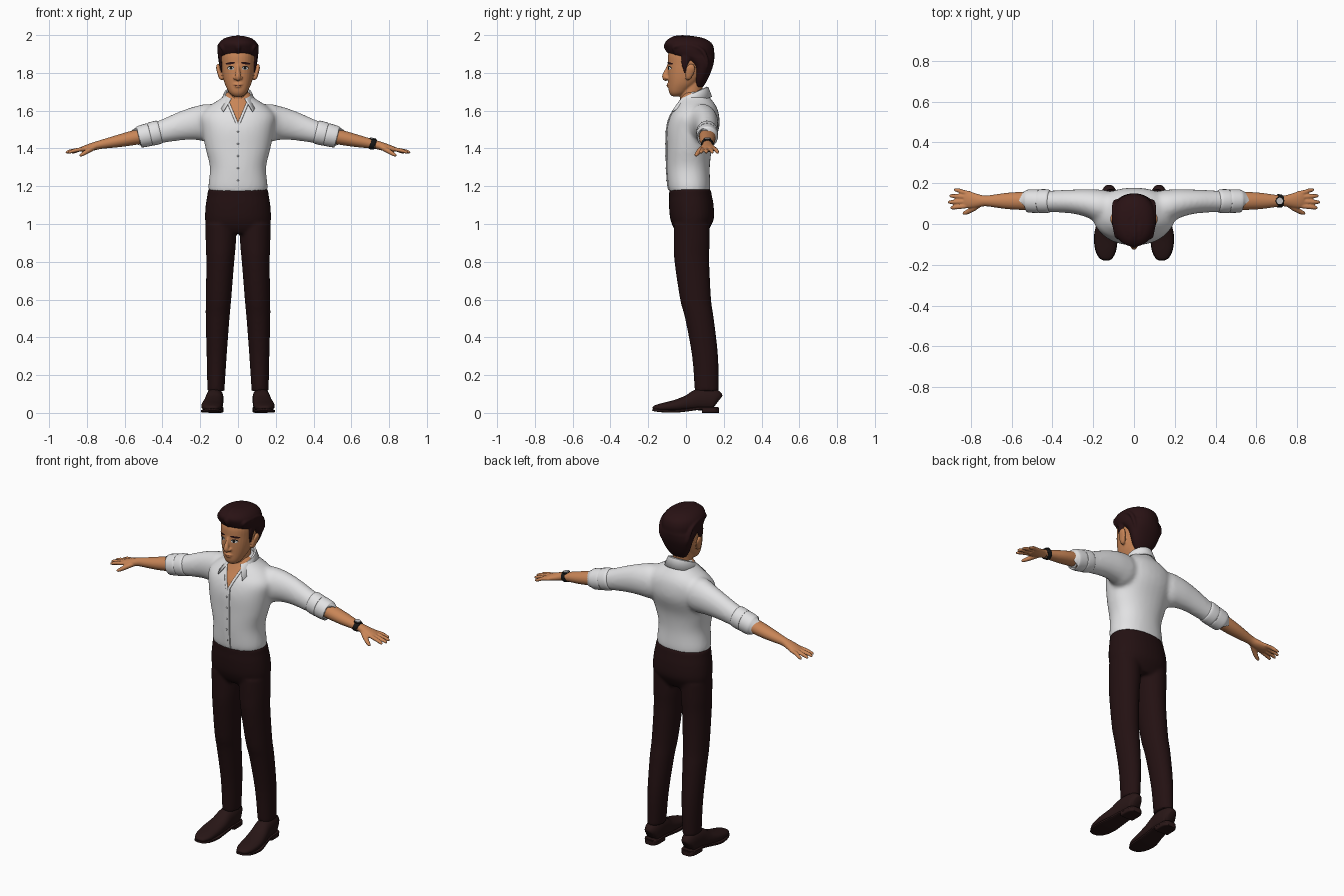
import bpy, bmesh, math
from mathutils import Vector
from mathutils.bvhtree import BVHTree


def material(name, rgb):
    m = bpy.data.materials.new(name)
    m.diffuse_color = (*rgb, 1)
    return m


SKIN = material("skin", (0.58, 0.235, 0.095))
SHIRT = material("shirt white", (0.76, 0.76, 0.77))
PANTS = material("trouser maroon", (0.017, 0.0055, 0.006))
HAIR = material("dark brown hair", (0.022, 0.006, 0.007))
SHOE = material("shoe brown", (0.021, 0.008, 0.008))
BLACK = material("black", (0.008, 0.008, 0.008))
EYE = material("eye white", (0.8, 0.78, 0.75))
LIP = material("lip", (0.33, 0.11, 0.06))
SILVER = material("silver", (0.55, 0.55, 0.56))


def spline(rows, steps):
    """Catmull-Rom through rows of numbers."""
    out = []
    for i in range(len(rows) - 1):
        p0, p1, p2 = rows[max(i - 1, 0)], rows[i], rows[i + 1]
        p3 = rows[min(i + 2, len(rows) - 1)]
        for k in range(steps):
            t = k / steps
            out.append([0.5 * (2 * b + (c - a) * t + (2 * a - 5 * b + 4 * c - d) * t * t
                               + (3 * b - a - 3 * c + d) * t ** 3)
                        for a, b, c, d in zip(p0, p1, p2, p3)])
    return out + [list(rows[-1])]


def loft(bm, rows, s=1, hint=(0, 1, 0), flat=False, n=24, steps=4, e=2.0):
    """Closed tube through rows (x, y, z, half along hint, half across)."""
    rows = spline([(r[0] * s, *r[1:]) for r in rows], steps)
    pts = [Vector(r[:3]) for r in rows]
    rings = []
    for i, r in enumerate(rows):
        t = pts[min(i + 1, len(pts) - 1)] - pts[max(i - 1, 0)]
        t = Vector((0, 0, 1)) if flat else t.normalized()
        u = Vector(hint)
        u = (u - t * u.dot(t)).normalized()
        v = t.cross(u)
        ring = []
        for k in range(n):
            a = 2 * math.pi * k / n
            c, d = math.cos(a), math.sin(a)
            ring.append(bm.verts.new(
                pts[i] + u * max(r[3], 0.001) * math.copysign(abs(c) ** (2 / e), c)
                + v * max(r[4], 0.001) * math.copysign(abs(d) ** (2 / e), d)))
        rings.append(ring)
    for a, b in zip(rings, rings[1:]):
        for k in range(n):
            bm.faces.new((a[k], a[(k + 1) % n], b[(k + 1) % n], b[k]))
    bm.faces.new(rings[0])
    bm.faces.new(rings[-1])


def body(bm, rows, s=1, x=0, e=2.0):
    """Upright loft from rows (z, half x, y centre, half y[, x])."""
    loft(bm, [(r[4] if len(r) > 4 else x, r[2], r[0], r[1], r[3]) for r in rows],
         s, (1, 0, 0), True, 32, e=e)


def ball(bm, c, r):
    res = bmesh.ops.create_uvsphere(bm, u_segments=20, v_segments=12, radius=1)
    for v in res["verts"]:
        v.co = Vector([c[i] + v.co[i] * r[i] for i in range(3)])


def finish(bm, name, mat, voxel=0, smooth=0, closed=True):
    if closed:
        bmesh.ops.recalc_face_normals(bm, faces=bm.faces)
    for f in bm.faces:
        f.smooth = True
    me = bpy.data.meshes.new(name)
    bm.to_mesh(me)
    bm.free()
    ob = bpy.data.objects.new(name, me)
    bpy.context.collection.objects.link(ob)
    if voxel:
        m = ob.modifiers.new("fuse", "REMESH")
        m.mode, m.voxel_size, m.use_smooth_shade = "VOXEL", voxel, True
        m = ob.modifiers.new("soften", "SMOOTH")
        m.iterations = smooth
        bpy.context.view_layer.update()
        dg = bpy.context.evaluated_depsgraph_get()
        me = bpy.data.meshes.new_from_object(ob.evaluated_get(dg))
        ob.modifiers.clear()
        ob.data = me
    me.materials.clear()
    me.materials.append(mat)
    bpy.context.view_layer.objects.active = ob
    ob.select_set(True)
    bpy.ops.object.shade_smooth_by_angle(angle=math.radians(45))
    ob.select_set(False)
    return ob


def front_finder(ob):
    bm = bmesh.new()
    bm.from_mesh(ob.data)
    tree = BVHTree.FromBMesh(bm)
    bm.free()

    def find(x, z, lift=0.0):
        hit = tree.ray_cast(Vector((x, -1, z)), Vector((0, 1, 0)))[0]
        return Vector((x, (hit.y if hit else -0.05) - lift, z))
    return find


# Shirt: torso and sleeves fused
bm = bmesh.new()
body(bm, [(1.165, .152, .02, .106), (1.2, .157, .017, .112), (1.3, .149, .012, .114),
          (1.4, .172, .018, .121), (1.5, .192, .036, .138), (1.57, .20, .046, .13),
          (1.62, .16, .054, .108), (1.665, .09, .05, .08), (1.70, .06, .045, .06)], e=2.2)
for s in (1, -1):
    loft(bm, [(.08, .08, 1.555, .07, .08), (.16, .088, 1.537, .08, .1), (.22, .102, 1.533, .07, .09),
              (.3, .11, 1.518, .059, .076), (.4, .111, 1.49, .053, .061), (.48, .112, 1.472, .05, .054)], s)
shirt = finish(bm, "shirt", SHIRT, 0.011, 7)

# Open neck: cut a V on the chest and colour it as skin
bm = bmesh.new()
bm.from_mesh(shirt.data)
V0, SLOPE = 1.53, 0.42
for s in (1, -1):
    fs = [f for f in bm.faces if f.calc_center_median().y < 0.03 and f.calc_center_median().z > 1.5]
    geom = set(fs) | {e for f in fs for e in f.edges} | {v for f in fs for v in f.verts}
    bmesh.ops.bisect_plane(bm, geom=list(geom), plane_co=(0, 0, V0), plane_no=(s, 0, -SLOPE))
for f in bm.faces:
    c = f.calc_center_median()
    if c.y < 0.03 and abs(c.x) < (c.z - V0) * SLOPE:
        f.material_index = 1
bm.to_mesh(shirt.data)
bm.free()
shirt.data.materials.append(SKIN)
chest = front_finder(shirt)

# Rolled edges of the open neck, and the button strip below
for s in (1, -1):
    bm = bmesh.new()
    loft(bm, [(*chest(s * (z - V0 + .01) * SLOPE, z, .001), .007, .005)
              for z in (1.525, 1.55, 1.58, 1.61, 1.64)], hint=(1, 0, 0), n=12)
    finish(bm, "neck_edge", SHIRT)
bm = bmesh.new()
rows = [[bm.verts.new(chest(x, 1.18 + .355 * i / 24, .005 if abs(x) < .016 else -.002))
         for x in (-.018, -.015, .0, .015, .018)] for i in range(25)]
for a, b in zip(rows, rows[1:]):
    for k in range(4):
        bm.faces.new((a[k], a[k + 1], b[k + 1], b[k]))
finish(bm, "button_strip", SHIRT, closed=False)
bm = bmesh.new()
for i in range(5):
    ball(bm, chest(0, 1.23 + i * .065, .005), (.005, .003, .005))
finish(bm, "buttons", SILVER)

# Folded collar
bm = bmesh.new()
rows = []
for i in range(41):
    t = i / 20 - 1
    a = math.radians(150) * t
    sn, cs, tip = math.sin(a), math.cos(a), abs(t) ** 4
    rows.append([bm.verts.new(p) for p in (
        (.062 * sn, .04 + .062 * cs, 1.63 + .025 * cs),
        (.066 * sn, .04 + .07 * cs, 1.69 + .034 * cs),
        (.071 * sn, .04 + .076 * cs, 1.69 + .033 * cs),
        (.09 * sn + math.copysign(.034 * tip, t), .035 + .1 * cs - .022 * tip, 1.642 + .03 * cs - .022 * tip))])
for a, b in zip(rows, rows[1:]):
    for k in range(3):
        bm.faces.new((a[k], a[k + 1], b[k + 1], b[k]))
collar = finish(bm, "collar", SHIRT)
m = collar.modifiers.new("thickness", "SOLIDIFY")
m.thickness, m.offset = 0.007, 0

for s in (1, -1):
    # Rolled cuff
    bm = bmesh.new()
    loft(bm, [(.41, .112, 1.489, .046, .05), (.418, .112, 1.487, .057, .062), (.46, .112, 1.476, .058, .062),
              (.466, .112, 1.4745, .054, .058), (.472, .112, 1.473, .058, .061), (.518, .113, 1.462, .056, .058),
              (.526, .113, 1.46, .05, .051), (.522, .113, 1.461, .042, .042)], s)
    finish(bm, "rolled_cuff", SHIRT)
    # Forearm, palm, fingers and thumb
    bm = bmesh.new()
    loft(bm, [(.46, .112, 1.475, .044, .042), (.55, .113, 1.457, .044, .039), (.62, .113, 1.442, .04, .034),
              (.68, .113, 1.43, .032, .028), (.73, .113, 1.42, .026, .023), (.77, .114, 1.409, .034, .021),
              (.81, .118, 1.399, .041, .017), (.832, .12, 1.394, .038, .012)], s)
    for y0, y1, x1 in ((.09, .08, .9), (.111, .107, .912), (.131, .138, .905), (.15, .167, .882)):
        loft(bm, [(.80, y0, 1.4, .01, .01), (.84, y0 * .6 + y1 * .4, 1.394, .0115, .0105),
                  (x1 - .025, y0 * .2 + y1 * .8, 1.386, .0105, .0095), (x1 - .006, y1, 1.379, .008, .007),
                  (x1, y1, 1.377, .004, .003)], s, n=12)
    loft(bm, [(.75, .105, 1.412, .016, .014), (.785, .078, 1.393, .015, .014), (.815, .06, 1.374, .012, .011),
              (.833, .053, 1.364, .009, .008), (.838, .051, 1.361, .004, .004)], s, n=12)
    finish(bm, "forearm_and_hand", SKIN, 0.004, 2)

# Wristwatch on one arm
bm = bmesh.new()
loft(bm, [(.702, .113, 1.4255, .027, .025), (.704, .113, 1.425, .033, .03), (.724, .113, 1.421, .031, .028),
          (.726, .113, 1.4205, .025, .023)])
finish(bm, "watch_strap", BLACK)
for name, r, z, mat in (("watch_case", .02, 1.4525, BLACK), ("watch_face", .016, 1.4565, SILVER)):
    bm = bmesh.new()
    loft(bm, [(.712, .113, z - .012, r, r), (.714, .113, z, r, r)], steps=1)
    finish(bm, name, mat)

# Trousers: hips and legs fused
bm = bmesh.new()
body(bm, [(.95, .15, .03, .075), (.98, .166, .03, .096), (1.03, .175, .032, .116), (1.1, .171, .028, .118),
          (1.15, .163, .024, .113), (1.187, .159, .02, .11)], e=2.2)
for s in (1, -1):
    body(bm, [(1.0, .082, .03, .095, .09), (.9, .08, .03, .095, .091), (.8, .074, .031, .092, .094),
              (.6, .067, .051, .082, .103), (.5, .063, .071, .076, .108), (.3, .053, .101, .069, .113),
              (.115, .045, .109, .063, .117)], s)
finish(bm, "trousers", PANTS, 0.009, 4)

# Shoes with sole and heel
for s in (1, -1):
    bm = bmesh.new()
    loft(bm, [(.122, .17, .06, .022, .035), (.122, .155, .068, .038, .055), (.122, .11, .072, .045, .06),
              (.125, .06, .068, .047, .056), (.13, .01, .052, .052, .042), (.138, -.06, .038, .056, .03),
              (.138, -.125, .03, .05, .022), (.137, -.165, .025, .031, .014), (.137, -.175, .023, .012, .006)],
         s, (1, 0, 0), e=2.3)
    finish(bm, "shoe", SHOE)
    bm = bmesh.new()
    loft(bm, [(.122, .172, .024, .025, .008), (.122, .15, .024, .043, .008), (.124, .07, .024, .046, .008),
              (.13, .01, .016, .05, .008), (.138, -.06, .009, .058, .008), (.138, -.125, .011, .052, .008),
              (.137, -.165, .015, .034, .007), (.137, -.178, .017, .014, .005)], s, (1, 0, 0), e=5)
    loft(bm, [(.122, .174, .013, .026, .013), (.122, .15, .013, .043, .013), (.123, .085, .013, .045, .013)],
         s, (1, 0, 0), e=5)
    finish(bm, "sole", SHOE)

# Head, neck, nose and ears fused
bm = bmesh.new()
body(bm, [(1.676, .024, -.05, .024), (1.69, .042, -.043, .043), (1.71, .055, -.034, .058),
          (1.745, .071, -.016, .078), (1.79, .082, -.002, .094), (1.84, .088, .01, .106),
          (1.9, .09, .018, .112), (1.95, .07, .02, .09)], e=2.2)
body(bm, [(1.55, .06, .015, .055), (1.64, .053, .022, .055), (1.78, .053, .036, .06)])
loft(bm, [(0, -.085, 1.845, .009, .012), (0, -.1, 1.81, .011, .014), (0, -.11, 1.785, .015, .016),
          (0, -.11, 1.77, .014, .013), (0, -.1, 1.763, .008, .008)], hint=(1, 0, 0), n=16)
for s in (1, -1):
    ball(bm, (s * .015, -.1, 1.773), (.01, .013, .009))
    loft(bm, [(.08, .012, 1.768, .01, .006), (.09, .012, 1.775, .016, .011), (.1, .02, 1.805, .024, .011),
              (.106, .026, 1.83, .023, .01), (.104, .026, 1.847, .01, .006)], s, n=16)
ball(bm, (0, -.085, 1.739), (.028, .018, .007))
ball(bm, (0, -.085, 1.728), (.022, .017, .007))
head = finish(bm, "head", SKIN, 0.0045, 3)
face = front_finder(head)


def decal(name, cx, cz, rx, rz, mat, lift, tilt=0.0):
    """Thin oval plate lying on the face."""
    bm = bmesh.new()
    mid = bm.verts.new(face(cx, cz, lift))
    ring = []
    for k in range(20):
        a = math.pi * k / 10
        dx = rx * math.cos(a)
        ring.append(bm.verts.new(face(cx + dx, cz + rz * math.sin(a) + tilt * dx, lift)))
    for k in range(20):
        bm.faces.new((mid, ring[k], ring[(k + 1) % 20]))
    finish(bm, name, mat, closed=False)


for s in (1, -1):
    decal("eye_lash", s * .038, 1.826, .018, .011, BLACK, .0015)
    decal("eye_white", s * .038, 1.824, .016, .008, EYE, .003)
    decal("iris", s * .037, 1.825, .0075, .008, BLACK, .0045)
    decal("eyebrow", s * .041, 1.851, .025, .006, HAIR, .004, -s * .12)
decal("mouth", 0, 1.734, .024, .0028, LIP, .002)

# Hair: cap, swept locks and sideburns fused
bm = bmesh.new()
body(bm, [(1.725, .045, .068, .022), (1.76, .07, .076, .036), (1.8, .088, .084, .046), (1.84, .099, .084, .06),
          (1.875, .105, .062, .088), (1.895, .107, .034, .116), (1.93, .109, .022, .126),
          (1.96, .099, .012, .122), (1.983, .072, .005, .09), (1.994, .035, 0, .045)], e=2.1)
for i in range(-3, 4):
    x, drop = i * .028, .0045 * i * i
    loft(bm, [(x * .8, -.088 + abs(x) * .5, 1.905 - drop * .3, .009, .008),
              (x * .9, -.105 + abs(x) * .5, 1.945 - drop * .3, .016, .013),
              (x, -.06 + abs(x) * .3, 1.983 - drop, .017, .013), (x * 1.1, .03, 1.984 - drop, .017, .012),
              (x * 1.1, .105 - abs(x) * .2, 1.955 - drop, .016, .012),
              (x * 1.0, .137 - abs(x) * .3, 1.89 - drop, .014, .01), (x * .7, .112 - abs(x) * .2, 1.79, .008, .008)],
         hint=(1, 0, 0), n=14)
for s in (1, -1):
    loft(bm, [(.092, .01, 1.9, .03, .012), (.091, -.005, 1.86, .022, .009), (.088, -.006, 1.825, .011, .007),
              (.084, -.005, 1.8, .006, .005)], s, n=14)
finish(bm, "hair", HAIR, 0.005, 2)
